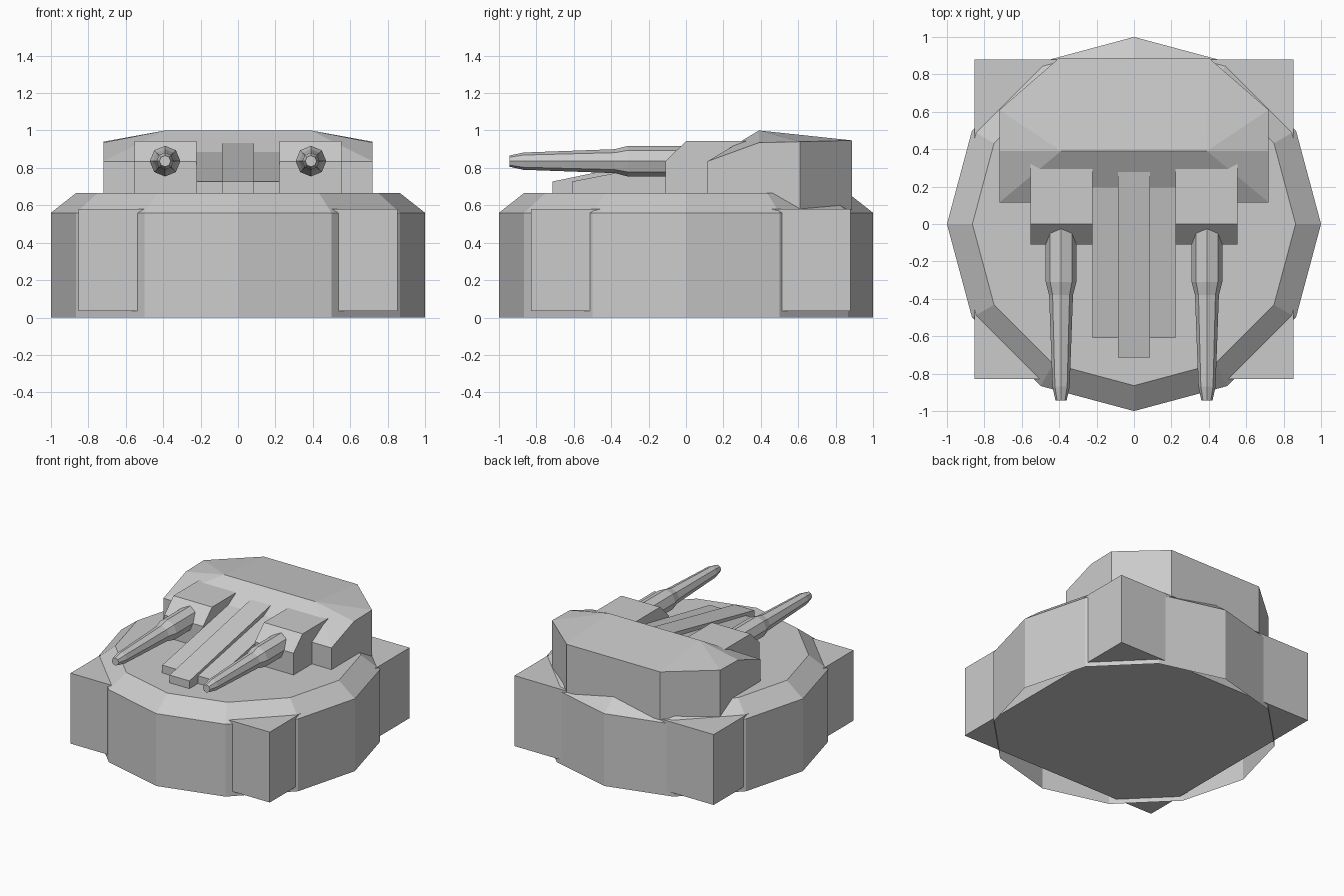
import bpy, bmesh, math

if "Cube" in bpy.data.objects:
    bpy.data.objects.remove(bpy.data.objects["Cube"], do_unlink=True)

grey = bpy.data.materials.new("plain_grey")
grey.use_nodes = True
COLOUR = (0.6, 0.6, 0.6, 1)
grey.diffuse_color = COLOUR
grey.node_tree.nodes["Principled BSDF"].inputs["Base Color"].default_value = COLOUR


def finish(name, bm):
    bmesh.ops.recalc_face_normals(bm, faces=bm.faces)
    mesh = bpy.data.meshes.new(name)
    bm.to_mesh(mesh)
    bm.free()
    mesh.materials.append(grey)
    obj = bpy.data.objects.new(name, mesh)
    bpy.context.collection.objects.link(obj)
    return obj


def prism(name, x0, x1, profile):
    """Extrude a side profile of (y, z) points from x0 to x1."""
    bm = bmesh.new()
    ends = [[bm.verts.new((x, y, z)) for y, z in profile] for x in (x0, x1)]
    for end in ends:
        bm.faces.new(end)
    bridge(bm, *ends)
    return finish(name, bm)


def bridge(bm, a, b):
    for i in range(len(a)):
        j = (i + 1) % len(a)
        bm.faces.new((a[i], a[j], b[j], b[i]))


def lathe(name, sides, rings, place, cap_start):
    """Join rings of (radius, distance along axis); place maps them to space."""
    bm = bmesh.new()
    loops = []
    for r, d in rings:
        angles = [math.tau * i / sides for i in range(sides)]
        loops.append([bm.verts.new(place(r * math.cos(a), r * math.sin(a), d))
                      for a in angles])
    for a, b in zip(loops, loops[1:]):
        bridge(bm, a, b)
    bm.faces.new(loops[-1])
    if cap_start:
        bm.faces.new(loops[0])
    return finish(name, bm)


# Twelve-sided base shell, open underneath, with a chamfered top
lathe("base_shell", 12, [(1, 0), (1, 0.56), (0.864, 0.667)],
      lambda u, v, d: (u, v, d), False)

# Square block whose corners stick out of the base
prism("corner_block", -0.853, 0.853,
      [(-0.83, 0.035), (0.88, 0.035), (0.88, 0.58), (-0.83, 0.58)])

# Rear turret housing: the right half is listed, the left half mirrored
bm = bmesh.new()
BOTTOM = 0.575
half = {
    "front": (0.72, 0.115, 0.835),
    "shoulder": (0.72, 0.39, 0.935),
    "side": (0.72, 0.61, 0.94),
    "back": (0.4, 0.888, 0.947),
    "crown": (0.39, 0.39, 1.0),
}
v = {}
for s in (1, -1):
    for key, (x, y, z) in half.items():
        v[key, s] = bm.verts.new((s * x, y, z))
        v[key + "_low", s] = bm.verts.new((s * x, y, BOTTOM))
    for keys in (("front", "shoulder", "crown"),
                 ("crown", "shoulder", "side"),
                 ("crown", "side", "back"),
                 ("front", "shoulder", "side", "side_low", "front_low"),
                 ("side", "back", "back_low", "side_low")):
        bm.faces.new([v[k, s] for k in keys])
for a, b in (("front", "crown"), ("crown", "back"),
             ("back", "back_low"), ("front_low", "front")):
    bm.faces.new((v[a, 1], v[b, 1], v[b, -1], v[a, -1]))
bm.faces.new([v[k, 1] for k in ("front_low", "side_low", "back_low")]
             + [v[k, -1] for k in ("back_low", "side_low", "front_low")])
bm.verts.ensure_lookup_table()
for vert in [w for w in bm.verts if not w.link_faces]:
    bm.verts.remove(vert)
finish("turret_housing", bm)

# Gun mounts and barrels on both sides
for side, s in (("left", 1), ("right", -1)):
    prism(side + "_gun_mount", s * 0.222, s * 0.553,
          [(-0.11, 0.62), (-0.11, 0.835), (0, 0.943), (0.38, 0.943), (0.38, 0.62)])
    lathe(side + "_barrel", 8,
          [(0.082, 0.06), (0.082, -0.31), (0.064, -0.38),
           (0.046, -0.87), (0.03, -0.943)],
          lambda u, w, d: (s * 0.39 + u, d, 0.836 + w), True)

# Sloping ramps between the guns: a wide one and a raised central rib
for name, w, y, top in (("wide_ramp", 0.222, -0.61, 0.9),
                        ("centre_rib", 0.085, -0.715, 0.933)):
    prism(name, -w, w, [(y, 0.64), (y, 0.727), (0.28, top), (0.28, 0.64)])
